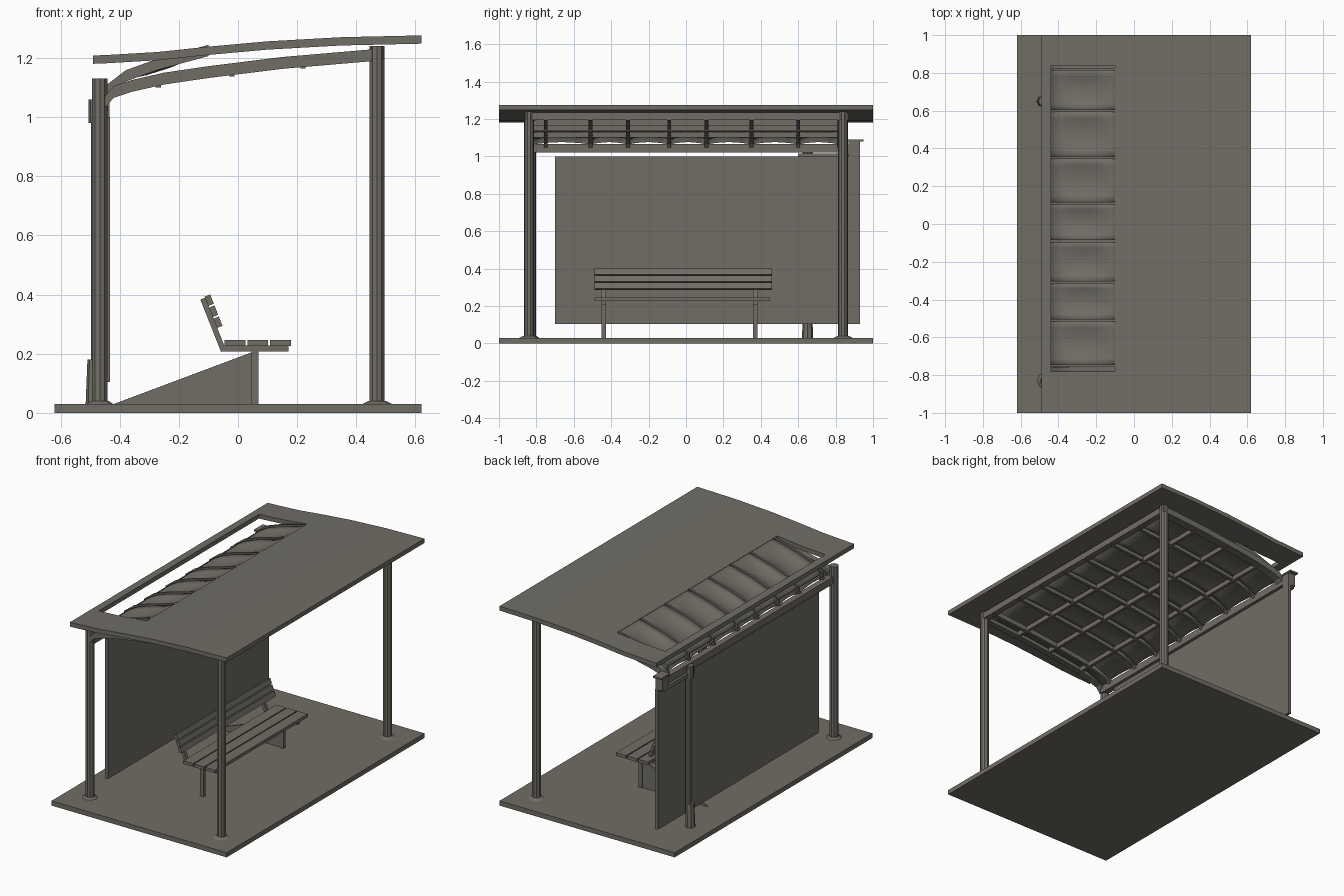
import bpy, bmesh, math
from mathutils import Vector

if "Cube" in bpy.data.objects:
    bpy.data.objects.remove(bpy.data.objects["Cube"])

mat = bpy.data.materials.new("weathered_grey")
mat.diffuse_color = (0.165, 0.155, 0.133, 1)
mat.use_nodes = True
mat.node_tree.nodes["Principled BSDF"].inputs["Base Color"].default_value = mat.diffuse_color


def add(name, bm, smooth=False):
    bmesh.ops.recalc_face_normals(bm, faces=bm.faces)
    me = bpy.data.meshes.new(name)
    bm.to_mesh(me)
    bm.free()
    me.materials.append(mat)
    for p in me.polygons:
        p.use_smooth = smooth
    ob = bpy.data.objects.new(name, me)
    bpy.context.collection.objects.link(ob)
    return ob


def box(name, x0, x1, y0, y1, z0, z1):
    bm = bmesh.new()
    bmesh.ops.create_cube(bm, size=1)
    for v in bm.verts:
        v.co = ((x0 + x1) / 2 + v.co.x * (x1 - x0),
                (y0 + y1) / 2 + v.co.y * (y1 - y0),
                (z0 + z1) / 2 + v.co.z * (z1 - z0))
    return add(name, bm)


def extrude_y(name, pts, y0, y1):
    """Side profile in x, z pushed along y."""
    bm = bmesh.new()
    a = [bm.verts.new((x, y0, z)) for x, z in pts]
    b = [bm.verts.new((x, y1, z)) for x, z in pts]
    n = len(pts)
    bm.faces.new(a)
    bm.faces.new(b[::-1])
    for i in range(n):
        bm.faces.new((a[i], b[i], b[(i + 1) % n], a[(i + 1) % n]))
    return add(name, bm)


def tube(name, x, y, z0, z1, r, sides=10, r2=None):
    bm = bmesh.new()
    bmesh.ops.create_cone(bm, cap_ends=True, segments=sides, radius1=r,
                          radius2=r if r2 is None else r2, depth=z1 - z0)
    bmesh.ops.translate(bm, verts=bm.verts, vec=(x, y, (z0 + z1) / 2))
    return add(name, bm)


def interp(pts, x):
    for (xa, za), (xb, zb) in zip(pts, pts[1:]):
        if x <= xb:
            return za + (zb - za) * (x - xa) / (xb - xa)
    return pts[-1][1]


def sheet(name, curve, y0, y1, x0, x1, sag, nx=8, ny=6):
    """Curved panel bowed between two ribs."""
    bm = bmesh.new()
    g = []
    for i in range(nx + 1):
        x = x0 + (x1 - x0) * i / nx
        g.append([bm.verts.new((x, y0 + (y1 - y0) * j / ny, interp(curve, x)
                  + sag(i / nx) * math.sin(math.pi * j / ny)))
                  for j in range(ny + 1)])
    for i in range(nx):
        for j in range(ny):
            bm.faces.new((g[i][j], g[i + 1][j], g[i + 1][j + 1], g[i][j + 1]))
    ob = add(name, bm, True)
    m = ob.modifiers.new("thickness", 'SOLIDIFY')
    m.thickness = 0.006
    return ob


# Base slab
box("base_slab", -0.62, 0.62, -1, 1, 0, 0.03)

# Roof: edge strip, main sheet and two end pieces around the open bay
roof_top = [(-0.49, 1.208), (-0.44, 1.21), (-0.27, 1.22), (-0.1, 1.238),
            (0.1, 1.256), (0.35, 1.27), (0.62, 1.276)]


def roof(name, x0, x1, y0, y1):
    xs = [x0] + [x for x, _ in roof_top if x0 < x < x1] + [x1]
    top = [(x, interp(roof_top, x)) for x in xs]
    extrude_y(name, top + [(x, z - 0.028) for x, z in top[::-1]], y0, y1)


roof("roof_edge_strip", -0.49, -0.44, -1, 1)
roof("roof_main", -0.1, 0.62, -1, 1)
roof("roof_end_front", -0.44, -0.1, -1, -0.78)
roof("roof_end_back", -0.44, -0.1, 0.84, 1)

# Curved ribs, with fins rising to the roof sheet
rib_curve = [(-0.45, 1.07), (-0.42, 1.105), (-0.36, 1.125), (-0.25, 1.15),
             (-0.1, 1.172), (0.15, 1.203), (0.49, 1.232)]
dip_curve = [(-0.445, 1.10), (-0.38, 1.15), (-0.27, 1.19), (-0.1, 1.236)]
rib_y = [-0.75, -0.51, -0.31, -0.09, 0.11, 0.35, 0.6, 0.82]
rib_profile = rib_curve + [(x, z - 0.04) for x, z in rib_curve[::-1]]
for y in rib_y:
    extrude_y("rib", rib_profile, y - 0.01, y + 0.01)
    fin = [(x, z + 0.008) for x, z in dip_curve]
    extrude_y("rib_fin", fin + [(x, z - 0.03) for x, z in dip_curve[::-1]],
              y - 0.007, y + 0.007)
for y in (-0.835, 0.845):
    extrude_y("end_beam", rib_profile, y - 0.02, y + 0.02)

# Bowed panels between ribs: lower ceiling and the dipped roof bay
ceiling_curve = [(x, z - 0.012) for x, z in rib_curve]
for ya, yb in zip([-0.82] + rib_y[1:-1], rib_y[1:]):
    sheet("ceiling_panel", ceiling_curve, ya, yb, -0.44, 0.46,
          lambda t: 0.012)
for ya, yb in zip(rib_y, rib_y[1:]):
    sheet("roof_bay_panel", dip_curve, ya, yb, -0.44, -0.1,
          lambda t: -0.03 * math.sin(math.pi * t))

# Purlins running the length of the roof
for x in (-0.27, -0.02, 0.22):
    z = interp(rib_curve, x) - 0.045
    box("purlin", x - 0.009, x + 0.009, -0.84, 0.84, z, z + 0.03)
box("outer_header", 0.45, 0.49, -0.86, 0.86, 1.195, 1.235)
box("wall_header", -0.475, -0.435, -0.83, 0.93, 1.02, 1.065)

# Posts with floor flanges
for y in (-0.84, 0.84):
    tube("outer_post", 0.47, y, 0.03, 1.24, 0.027)
    tube("post_flange", 0.47, y, 0.03, 0.04, 0.05, 8, 0.03)
tube("wall_post_front", -0.467, -0.83, 0.03, 1.13, 0.027)
tube("post_flange", -0.467, -0.83, 0.03, 0.04, 0.045, 8, 0.03)
tube("wall_post_back", -0.48, 0.66, 0.03, 1.05, 0.017, 8)
tube("wall_post_foot", -0.485, 0.65, 0.03, 0.18, 0.03, 8, 0.024)
tube("wall_post_cap", -0.48, 0.65, 0.98, 1.06, 0.026, 8)
box("corner_bracket", -0.485, -0.435, 0.87, 0.93, 1.0, 1.085)
box("bracket_plate", -0.49, -0.43, 0.86, 0.95, 1.08, 1.09)
box("bracket_rail", -0.485, -0.445, 0.6, 0.92, 0.99, 1.015)

# Back wall panel
box("wall_panel", -0.452, -0.432, -0.7, 0.93, 0.105, 1.0)

# Bench: seat slats, leaning back slats, frames and legs
for i in range(3):
    x = -0.045 + i * 0.077
    box("seat_slat", x, x + 0.07, -0.49, 0.45, 0.226, 0.246)
lean = Vector((-0.065, 0, 0.165)).normalized()
out = Vector((lean.z, 0, -lean.x))


def leaning(name, s0, s1, d0, d1, y0, y1):
    o = Vector((-0.05, 0, 0.22))
    c = [o + lean * s + out * d
         for s, d in ((s0, d0), (s0, d1), (s1, d1), (s1, d0))]
    extrude_y(name, [(p.x, p.z) for p in c], y0, y1)


for s in (0.07, 0.11, 0.15):
    leaning("back_slat", s, s + 0.034, 0.005, 0.025, -0.49, 0.46)
for y in (-0.44, 0.37):
    leaning("back_bracket", -0.01, 0.18, -0.012, 0.006, y - 0.012, y + 0.012)
    box("seat_bracket", -0.06, 0.17, y - 0.012, y + 0.012, 0.208, 0.228)
    box("bench_leg", 0.045, 0.07, y - 0.011, y + 0.011, 0.03, 0.215)
extrude_y("leg_brace_plate", [(-0.42, 0.03), (0.06, 0.03), (0.06, 0.21)],
          0.365, 0.375)
